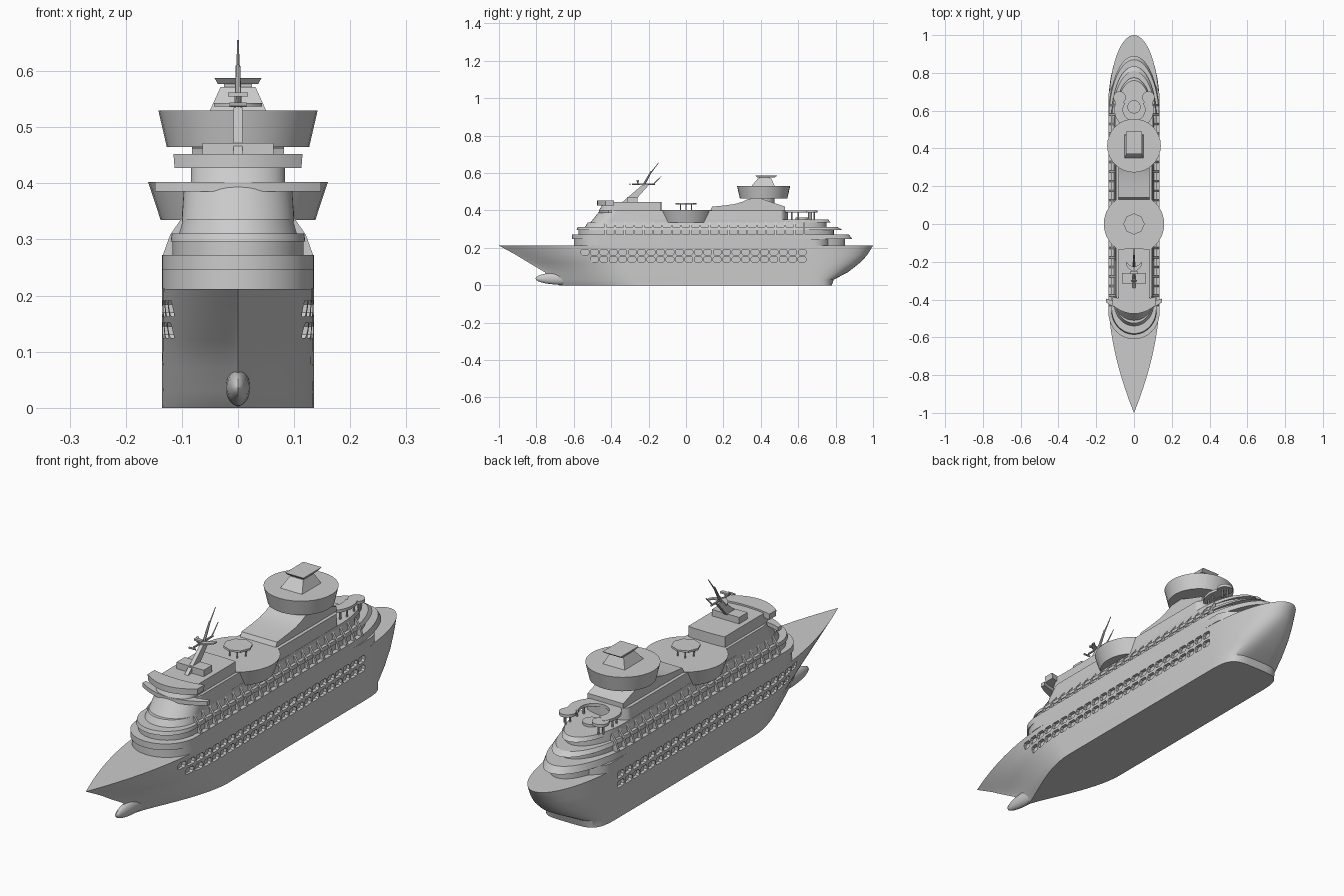
import bpy, bmesh, math
from mathutils import Vector

if "Cube" in bpy.data.objects:
    bpy.data.objects.remove(bpy.data.objects["Cube"])

def finish(name, bm, smooth=True):
    bmesh.ops.recalc_face_normals(bm, faces=bm.faces)
    me = bpy.data.meshes.new(name)
    bm.to_mesh(me)
    bm.free()
    ob = bpy.data.objects.new(name, me)
    bpy.context.collection.objects.link(ob)
    if smooth:
        bpy.ops.object.select_all(action='DESELECT')
        ob.select_set(True)
        bpy.context.view_layer.objects.active = ob
        bpy.ops.object.shade_smooth_by_angle(angle=math.radians(30))
    return ob

def add_loft(bm, rings):
    vs = [[bm.verts.new(p) for p in r] for r in rings]
    n = len(vs[0])
    for a, b in zip(vs, vs[1:]):
        for i in range(n):
            j = (i + 1) % n
            bm.faces.new((a[i], a[j], b[j], b[i]))
    bm.faces.new(vs[0][::-1])
    bm.faces.new(vs[-1])

def loft(name, *rings, smooth=True):
    bm = bmesh.new()
    add_loft(bm, rings)
    return finish(name, bm, smooth)

def flat(pts, z):
    return [(x, y, z) for x, y in pts]

def slab(name, pts, z0, z1):
    return loft(name, flat(pts, z0), flat(pts, z1))

def rect(hx, y0, y1):
    return [(-hx, y0), (hx, y0), (hx, y1), (-hx, y1)]

def disc(r, y, n=32, x=0):
    return [(x + r * math.cos(2 * math.pi * i / n), y + r * math.sin(2 * math.pi * i / n)) for i in range(n)]

def rod(bm, a, b, r0, r1, n=8):
    a, b = Vector(a), Vector(b)
    d = (b - a).normalized()
    u = d.orthogonal().normalized()
    v = d.cross(u)
    add_loft(bm, [[c + r * (math.cos(t) * u + math.sin(t) * v) for t in [2 * math.pi * i / n for i in range(n)]]
                  for c, r in ((a, r0), (b, r1))])

# deck outline: curved bow, parallel sides, super-elliptical stern
def outline(bow, aft, hw, fl, al, p=2, q=.5, n=2, k=14):
    side = []
    for i in range(k + 1):
        u = (i / k) ** 1.5
        side.append((hw * max(0, 1 - (1 - u) ** p) ** q, bow + fl * u))
    for i in range(k + 1):
        a = math.pi / 2 * i / k
        c = max(0, math.cos(a)) if i < k else 0
        side.append((hw * c ** (2 / n), aft - al + al * math.sin(a) ** (2 / n)))
    return side + [(-x, y) for x, y in side[-2:0:-1]]

# hull levels: z, bow, stern, entry length, p, q, stern exponent
levels = [(0, -.68, .78, .42, 1.7, 1.3, 4.5), (.03, -.73, .79, .44, 1.7, 1.3, 4),
          (.07, -.755, .866, .45, 1.7, 1.25, 3), (.12, -.84, .93, .5, 1.75, 1.15, 2.5),
          (.16, -.905, .968, .54, 1.8, 1.05, 2.2), (.212, -1, 1, .6, 1.8, 1, 2)]
hull = loft("hull", *[flat(outline(b, s, .135, f, s - .6, p, q, n, 20), z)
                      for z, b, s, f, p, q, n in levels])

def hull_half(y, z):
    for a, b in zip(levels, levels[1:]):
        if a[0] <= z <= b[0]:
            t = (z - a[0]) / (b[0] - a[0])
            _, bow, _, f, p, q, _ = [m + (o - m) * t for m, o in zip(a, b)]
            u = min(1, max(0, (y - bow) / f))
            return .135 * (1 - (1 - u) ** p) ** q

# recessed cabin windows cut from both hull sides
bm = bmesh.new()
for z, start, count in ((.177, -.54, 24), (.138, -.49, 23)):
    for i in range(count):
        y = start + i * .0505
        w = hull_half(y, z)
        prof = [(a * .021, b * .014) for a, b in ((-1, -.5), (-.7, -1), (.7, -1), (1, -.5),
                                                   (1, .5), (.7, 1), (-.7, 1), (-1, .5))]
        for s in (1, -1):
            add_loft(bm, [[(s * x, y + a, z + b) for a, b in prof] for x in (w - .014, w + .03)])
cut = finish("window_cutter", bm, False)
cut.hide_render = True
mod = hull.modifiers.new("windows", 'BOOLEAN')
mod.operation, mod.solver, mod.object = 'DIFFERENCE', 'EXACT', cut
bpy.context.view_layer.objects.active = hull
bpy.ops.object.modifier_apply(modifier=mod.name)
bpy.data.objects.remove(cut)

# bulbous bow
bm = bmesh.new()
bmesh.ops.create_uvsphere(bm, u_segments=24, v_segments=14, radius=1)
for v in bm.verts:
    v.co = (v.co.x * .022, v.co.y * .14 - .665, v.co.z * .033 + .036)
finish("bow_bulb", bm)

# stepped decks: name, (bow, aft, half width) bottom and top, z range, bow and stern curve lengths
for name, b0, b1, z0, z1, fl, al in (
        ("lower_house", (-.6, .78, .135), (-.6, .78, .135), .212, .246, .14, .1),
        ("aft_lounge", (.4, .85, .1), (.4, .85, .1), .212, .246, .1, .2),
        ("promenade_deck", (-.61, .89, .135), (-.61, .87, .135), .246, .272, .14, .33),
        ("balcony_house", (-.575, .79, .117), (-.575, .79, .117), .272, .296, .13, .25),
        ("balcony_deck", (-.585, .835, .12), (-.58, .81, .118), .296, .311, .13, .28),
        ("upper_house", (-.54, .75, .105), (-.525, .75, .1), .311, .336, .12, .2),
        ("aft_terrace", (-.3, .775, .1), (-.3, .76, .1), .335, .351, .12, .22),
        ("top_house", (-.51, .545, .1), (-.46, .545, .096), .336, .4, .1, .04),
        ("bridge_house", (-.465, -.13, .084), (-.44, -.13, .084), .4, .445, .06, .005)):
    loft(name, flat(outline(*b0, fl, al), z0), flat(outline(*b1, fl, al), z1))

# balcony dividers and small ledge blocks
bm = bmesh.new()
fin = ((.095, .272), (.134, .272), (.121, .308), (.099, .34))
for i in range(22):
    y = -.43 + i * .0505
    for s in (1, -1):
        add_loft(bm, [[(s * x, y + d, z) for x, z in fin] for d in (-.005, .005)])
finish("balcony_dividers", bm, False)

# curved bridge wings
def crescent(hw, tip, mid, back_tip, back_mid, n=16):
    ts = [-1 + 2 * i / n for i in range(n + 1)]
    return ([(hw * t, mid + (tip - mid) * t * t) for t in ts] +
            [(hw * t, back_mid + (back_tip - back_mid) * t * t) for t in ts[::-1]])
slab("bridge_wing", crescent(.148, -.415, -.465, -.395, -.42), .385, .402)
loft("bridge_roof", flat(crescent(.113, -.43, -.475, -.385, -.4), .427),
     flat(crescent(.115, -.43, -.475, -.385, -.4), .452))

# midship pool drum with octagonal canopy on legs
loft("pool_drum", flat(disc(.138, 0), .335), flat(disc(.16, 0), .402))
slab("pool_canopy", disc(.056, 0, 8), .433, .441)
bm = bmesh.new()
for x, y in disc(.035, 0, 6):
    rod(bm, (x, y, .4), (x, y, .435), .003, .003)
finish("canopy_legs", bm)

# ramped base leading to the lounge drum
prof = ((.13, .4), (.14, .42), (.2, .426), (.26, .434), (.3, .446), (.335, .462), (.4, .465),
        (.44, .45), (.53, .42), (.53, .4))
loft("ramp_house", *[[(x, y, z) for y, z in prof] for x in (-.082, .082)])
slab("lounge_stem", disc(.058, .415), .42, .468)
loft("lounge_drum", flat(disc(.127, .415), .465), flat(disc(.142, .415), .53))

# funnel and cap
loft("funnel", flat(rect(.05, .35, .475), .53), flat(rect(.031, .385, .455), .572), smooth=False)
slab("funnel_neck", rect(.025, .39, .45), .57, .578)
loft("funnel_cap", flat(rect(.036, .38, .475), .577), flat(rect(.042, .37, .49), .588), smooth=False)

# horseshoe sun deck with round ends on posts
arc = [math.radians(145 + 250 * i / 28) for i in range(29)]
ring = ([(.104 * math.cos(a), .605 + .104 * math.sin(a)) for a in arc] +
        [(.058 * math.cos(a), .605 + .058 * math.sin(a)) for a in arc[::-1]])
slab("horseshoe_deck", ring, .389, .401)
bm = bmesh.new()
for s in (1, -1):
    slab("horseshoe_end", disc(.033, .67, 20, s * .076), .388, .4)
    for x, y in ((.076, .655), (.076, .685), (.09, .67), (.082, .6), (.075, .565)):
        rod(bm, (s * x, y, .35), (s * x, y, .39), .004, .004)
finish("deck_posts", bm)
slab("aft_bar", disc(.035, .62, 20), .35, .362)

# raked mast with platform, radar bars and aerials
slab("mast_base", rect(.063, -.315, -.26), .445, .472)
loft("mast", *[[(x, y, z) for x, y in rect(.008, y0, y1)] for y0, y1, z in ((-.34, -.28, .445), (-.235, -.2, .535))],
     smooth=False)
slab("mast_platform", crescent(.043, -.215, -.25, -.2, -.225), .537, .543)
slab("radar_bar", rect(.018, -.265, -.25), .555, .562)
bm = bmesh.new()
rod(bm, (0, -.235, .52), (0, -.185, .61), .007, .004)
rod(bm, (0, -.185, .605), (0, -.147, .655), .003, .0015)
rod(bm, (0, -.29, .541), (0, -.165, .541), .004, .004)
rod(bm, (0, -.258, .54), (0, -.258, .558), .003, .003)
rod(bm, (0, -.175, .54), (0, -.13, .585), .003, .0015)
rod(bm, (-.015, -.3, .54), (.015, -.3, .54), .004, .004)
finish("mast_spars", bm)
